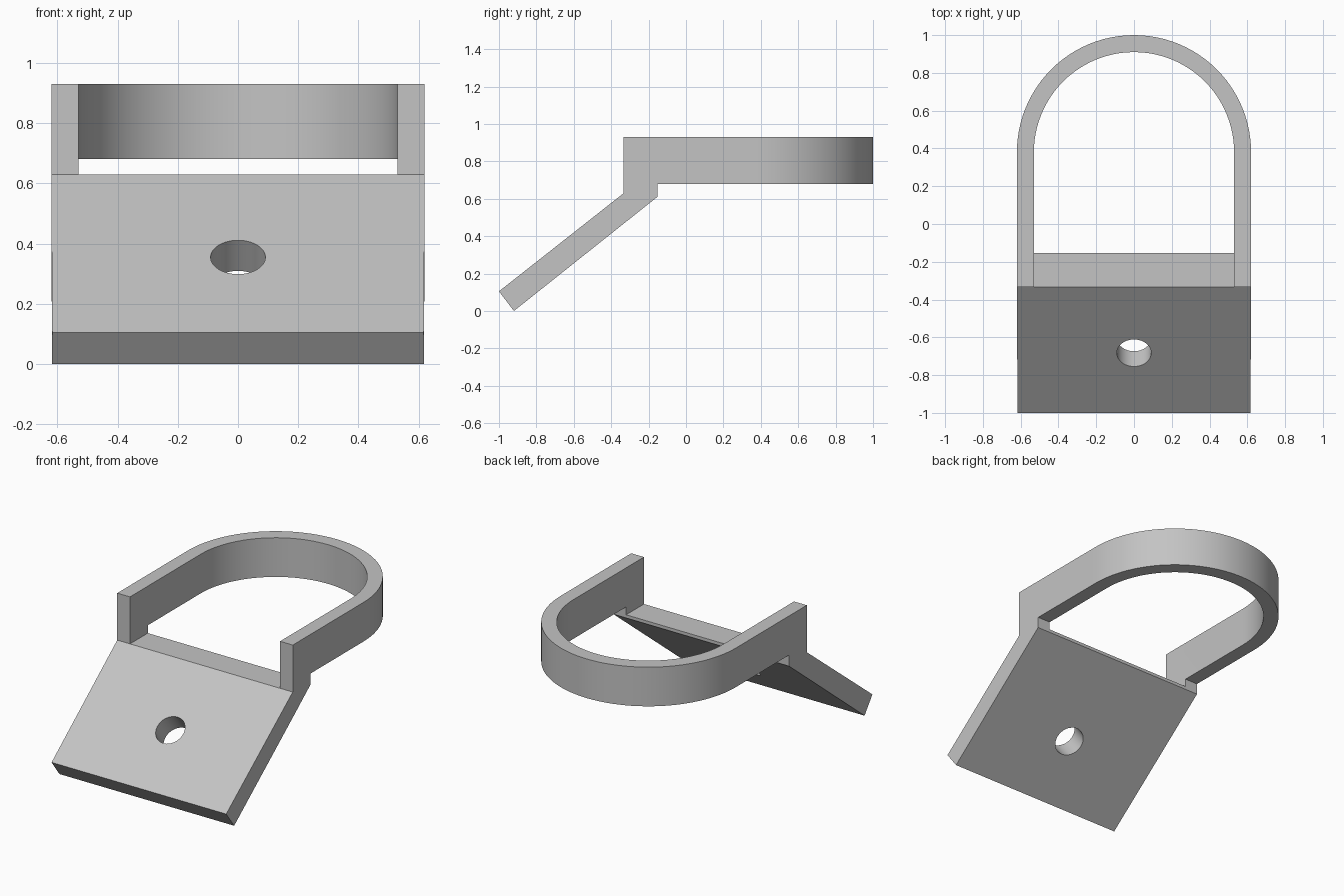
import bpy, bmesh, math
from mathutils import Vector, Matrix

default = bpy.data.objects.get("Cube")
if default:
    bpy.data.objects.remove(default, do_unlink=True)

grey = bpy.data.materials.new("light_grey")
grey.use_nodes = True
COLOUR = (0.55, 0.55, 0.55, 1)
grey.diffuse_color = COLOUR
grey.node_tree.nodes["Principled BSDF"].inputs["Base Color"].default_value = COLOUR

HALF, INNER = 0.62, 0.53           # outer and inner half widths of the strap
FRONT, BACK, ARC_Y = -0.333, -0.153, 0.38
SEAT, UNDER, TOP = 0.63, 0.68, 0.93


def prism(name, outline, offset):
    """Extrude a closed outline of points along an offset."""
    bm = bmesh.new()
    face = bm.faces.new([bm.verts.new(p) for p in outline])
    new = bmesh.ops.extrude_face_region(bm, geom=[face])["geom"]
    bmesh.ops.translate(bm, vec=offset, verts=[v for v in new if isinstance(v, bmesh.types.BMVert)])
    bmesh.ops.recalc_face_normals(bm, faces=bm.faces[:])
    mesh = bpy.data.meshes.new(name)
    bm.to_mesh(mesh)
    bm.free()
    mesh.materials.append(grey)
    obj = bpy.data.objects.new(name, mesh)
    bpy.context.collection.objects.link(obj)
    return obj


def combine(target, tool, operation):
    """Apply a boolean and remove the tool object."""
    mod = target.modifiers.new(operation.lower(), "BOOLEAN")
    mod.operation, mod.solver, mod.object = operation, "EXACT", tool
    bpy.context.view_layer.objects.active = target
    bpy.ops.object.modifier_apply(modifier=mod.name)
    bpy.data.objects.remove(tool, do_unlink=True)


# Sloping plate with a flat seat along its upper edge
side = [(-1, 0.105), (-0.92, 0), (BACK, 0.61), (BACK, SEAT), (FRONT, SEAT)]
bracket = prism("strap_bracket", [(-HALF, y, z) for y, z in side], (2 * HALF, 0, 0))

# Slight taper of the plate towards its lower edge
bm = bmesh.new()
bm.from_mesh(bracket.data)
bmesh.ops.bisect_plane(bm, geom=bm.verts[:] + bm.edges[:] + bm.faces[:],
                       plane_co=(0, FRONT, 0), plane_no=(0, 1, 0))
for v in bm.verts:
    v.co.x *= 1 - 0.008 * max(0, FRONT - v.co.y)
bm.to_mesh(bracket.data)
bm.free()


# U-shaped strap
def arc(radius, steps=48):
    angles = [math.pi * i / steps for i in range(steps + 1)]
    return [(radius * math.cos(a), ARC_Y + radius * math.sin(a), UNDER) for a in angles]


outline = [(HALF, FRONT, UNDER)] + arc(HALF) + [(-HALF, FRONT, UNDER), (-INNER, FRONT, UNDER)]
outline += arc(INNER)[::-1] + [(INNER, FRONT, UNDER)]
strap = prism("strap", outline, (0, 0, TOP - UNDER))

# Feet joining the strap to the plate
for s in (-1, 1):
    corners = [(INNER, FRONT), (HALF, FRONT), (HALF, BACK), (INNER, BACK)]
    foot = prism("foot", [(s * x, y, SEAT) for x, y in corners], (0, 0, UNDER - SEAT))
    combine(bracket, foot, "UNION")
combine(bracket, strap, "UNION")

# Round hole square to the plate
normal = Vector((0, -0.62, 0.785)).normalized()
across = normal.cross(Vector((1, 0, 0)))
centre = Vector((0, -0.683, 0.355)) - normal * 0.3
ring = [centre + 0.091 * (Vector((math.cos(a), 0, 0)) + across * math.sin(a))
        for a in (math.tau * i / 48 for i in range(48))]
combine(bracket, prism("hole_cutter", ring, normal * 0.6), "DIFFERENCE")

# Smooth the curved walls, keep the edges sharp
bpy.ops.object.select_all(action="DESELECT")
bracket.select_set(True)
bpy.context.view_layer.objects.active = bracket
bpy.ops.object.shade_smooth_by_angle(angle=math.radians(30))
